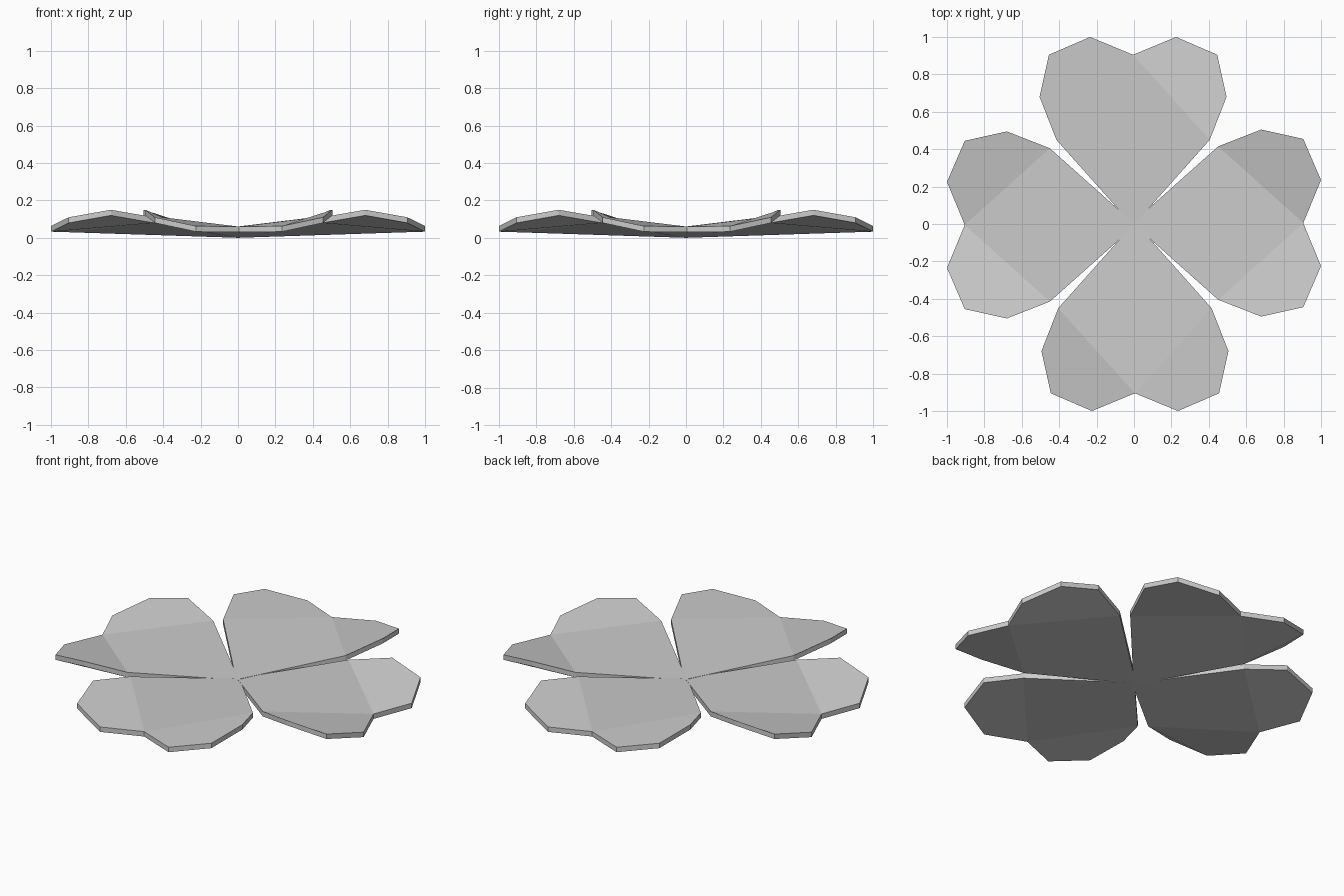
import bpy, bmesh
from math import pi
from mathutils import Matrix

if "Cube" in bpy.data.objects:
    bpy.data.objects.remove(bpy.data.objects["Cube"])

THICK = 0.03
# right half of a leaf underside: side, widest, shoulder, tip
HALF = [(0.41, 0.45, 0.08), (0.50, 0.68, 0.12), (0.45, 0.905, 0.08), (0.23, 1.0, 0.033)]
BASE = (0, -0.01, 0.0)
NOTCH = (0, 0.905, 0.03)


def make_leaf(name, angle):
    # outline runs anticlockwise: base, right half, notch, left half
    pts = [BASE] + HALF + [NOTCH] + [(-x, y, z) for x, y, z in reversed(HALF)]
    n = len(pts)
    bm = bmesh.new()
    low = [bm.verts.new((x - 0.005, y, z)) for x, y, z in pts]
    top = [bm.verts.new((x - 0.005, y, z + THICK)) for x, y, z in pts]
    # creased centre panel and two raised lobes, upper and lower skins
    for panel in ((0, 1, 5, 9), (5, 1, 2, 3, 4), (5, 6, 7, 8, 9)):
        bm.faces.new([top[i] for i in panel])
        bm.faces.new([low[i] for i in (panel[:1] + panel[:0:-1])])
    # rim
    for i in range(n):
        j = (i + 1) % n
        bm.faces.new((low[i], low[j], top[j], top[i]))
    bm.transform(Matrix.Rotation(angle, 4, 'Z'))
    mesh = bpy.data.meshes.new(name)
    bm.to_mesh(mesh)
    bm.free()
    obj = bpy.data.objects.new(name, mesh)
    bpy.context.collection.objects.link(obj)


# four leaves around the centre
for k, side in enumerate(("back", "left", "front", "right")):
    make_leaf("leaf_" + side, k * pi / 2)
